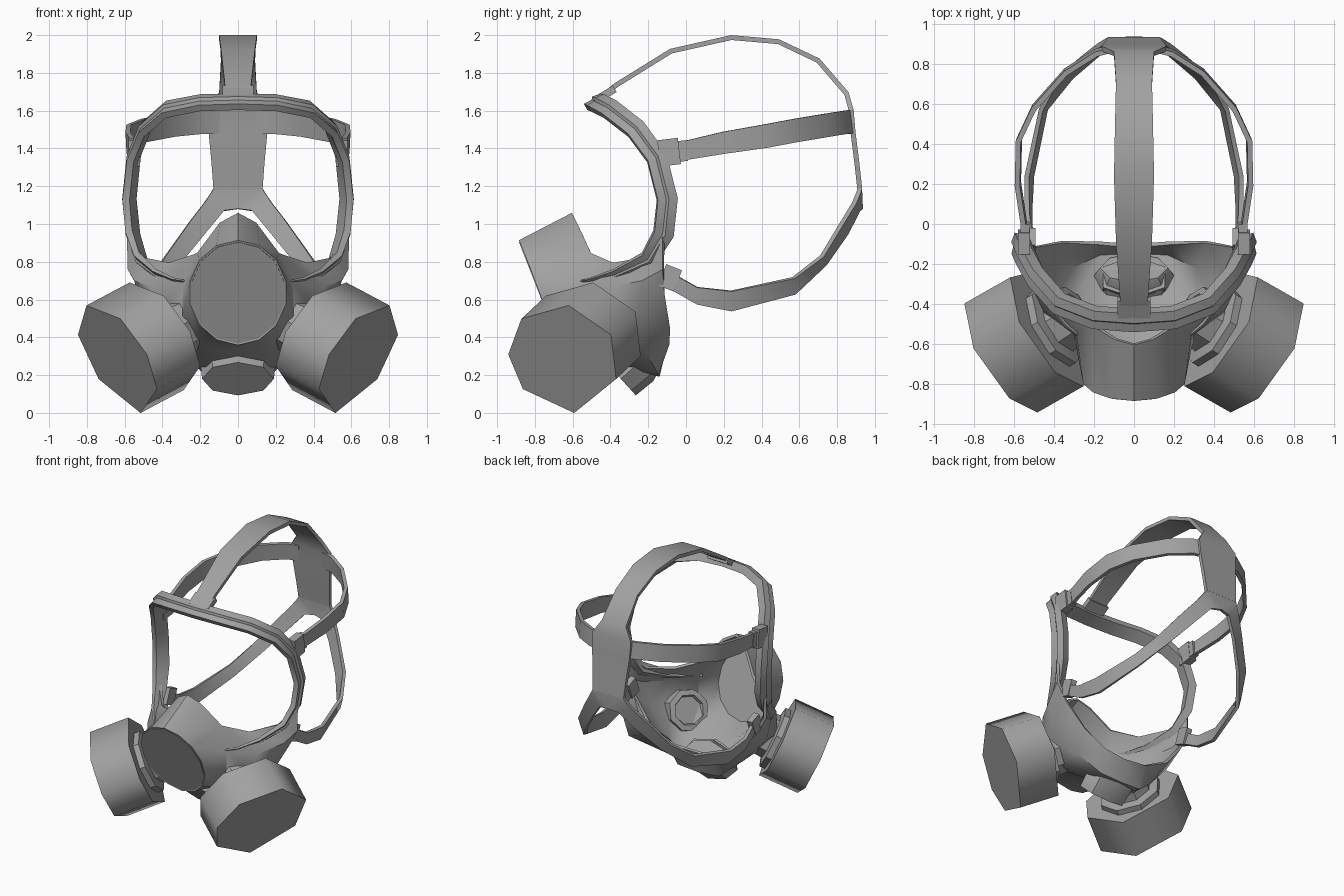
import bpy, bmesh, math
from mathutils import Vector as V

if "Cube" in bpy.data.objects:
    bpy.data.objects.remove(bpy.data.objects["Cube"])

rubber = bpy.data.materials.new("grey_rubber")
rubber.diffuse_color = (0.36, 0.36, 0.36, 1)
rubber.use_nodes = True
rubber.node_tree.nodes["Principled BSDF"].inputs["Base Color"].default_value = rubber.diffuse_color


def make(name, verts, faces, mirror=False, solid=0, angle=35):
    me = bpy.data.meshes.new(name)
    me.from_pydata([tuple(v) for v in verts], [], faces)
    bm = bmesh.new()
    bm.from_mesh(me)
    bmesh.ops.recalc_face_normals(bm, faces=bm.faces)
    bm.to_mesh(me)
    bm.free()
    ob = bpy.data.objects.new(name, me)
    bpy.context.collection.objects.link(ob)
    me.materials.append(rubber)
    bpy.ops.object.select_all(action='DESELECT')
    ob.select_set(True)
    bpy.context.view_layer.objects.active = ob
    if mirror:
        m = ob.modifiers.new("mirror", 'MIRROR')
        m.use_clip = True
        m.merge_threshold = 0.002
        bpy.ops.object.modifier_apply(modifier="mirror")
    if solid:
        s = ob.modifiers.new("solid", 'SOLIDIFY')
        s.thickness, s.offset = solid, 0
        bpy.ops.object.modifier_apply(modifier="solid")
    bpy.ops.object.shade_smooth_by_angle(angle=math.radians(angle))
    return ob


def loft(name, rings, caps=True, **kw):
    """Join rings of equal count into a closed tube."""
    n = len(rings[0])
    verts = [p for r in rings for p in r]
    faces = [(i * n + j, i * n + (j + 1) % n, (i + 1) * n + (j + 1) % n, (i + 1) * n + j)
             for i in range(len(rings) - 1) for j in range(n)]
    if caps:
        faces += [tuple(range(n)), tuple(range(len(verts) - n, len(verts)))]
    return make(name, verts, faces, **kw)


def sweep(name, path, centre, profile, end_on_axis=False, **kw):
    """Sweep a profile; profile(i) gives (across, outward) offsets, outward from centre."""
    path = [V(p) for p in path]
    rings = []
    for i, p in enumerate(path):
        t = (path[min(i + 1, len(path) - 1)] - path[max(i - 1, 0)]).normalized()
        if end_on_axis and i == 0:
            t = V((1, 0, 0))
        out = p - V(centre)
        out = (out - out.dot(t) * t).normalized()
        w = t.cross(out)
        rings.append([p + w * a + out * b for a, b in profile(i)])
    return loft(name, rings, **kw)


def strap(name, path, widths, centre, thick=0.026, **kw):
    h = thick / 2
    return sweep(name, path, centre,
                 lambda i: [(-widths[i], -h), (widths[i], -h), (widths[i], h), (-widths[i], h)], **kw)


def turned(name, centre, axis, up, steps, n=8, sx=1.0, sy=1.0, **kw):
    """Polygonal turned part; steps are (distance along axis, radius)."""
    axis, up = V(axis).normalized(), V(up)
    up = (up - up.dot(axis) * axis).normalized()
    side = axis.cross(up)
    angs = [2 * math.pi * k / n for k in range(n)]
    rings = [[V(centre) + axis * d + up * (math.cos(a) * r * sy) + side * (math.sin(a) * r * sx)
              for a in angs] for d, r in steps]
    return loft(name, rings, **kw)


def box(name, c, size, axis=(0, 1, 0), up=(0, 0, 1), **kw):
    y, z = V(axis).normalized(), V(up)
    z = (z - z.dot(y) * y).normalized()
    x = y.cross(z)
    rings = [[V(c) + y * (s * size[1] / 2) + x * (a * size[0] / 2) + z * (b * size[2] / 2)
              for a, b in ((-1, -1), (1, -1), (1, 1), (-1, 1))] for s in (-1, 1)]
    return loft(name, rings, **kw)


# Face piece: snout rim, flared snout root, cheek and sealing edge, from nose to chin
rows = [
    [(0, -.60, 1.05)],
    [(.09, -.575, 1.0)],
    [(.21, -.50, .84), (.36, -.38, .79), (.49, -.22, .82), (.58, -.12, .93)],
    [(.28, -.54, .69), (.45, -.42, .66), (.54, -.23, .70), (.575, -.12, .76)],
    [(.29, -.56, .50), (.44, -.445, .49), (.49, -.25, .53), (.50, -.115, .63)],
    [(.22, -.50, .38), (.31, -.41, .34), (.32, -.22, .34), (.36, -.09, .46)],
    [(.11, -.43, .34), (.15, -.31, .24), (.17, -.15, .21), (.18, -.095, .37)],
    [(0, -.41, .33), (0, -.30, .24), (0, -.145, .20), (0, -.11, .36)],
]


def rim_point(k):
    a = math.pi * k / 7
    return V((.25 * math.sin(a), -.775 - .105 * math.cos(a), .637 + .268 * math.cos(a)))


verts, index = [], {}
for j, row in enumerate(rows):
    for i, p in enumerate([rim_point(j)] + row):
        index[j, i] = len(verts)
        verts.append((0 if abs(p[0]) < 1e-4 else p[0],) + tuple(p[1:]))
faces = [(index[j, i], index[j, i + 1], index[j + 1, i + 1], index[j + 1, i])
         for j in range(7) for i in range(4) if (j, i + 1) in index and (j + 1, i + 1) in index]
make("face_piece", verts, faces, mirror=True, solid=0.02, angle=40)

# Flat snout cover
rim = [rim_point(k) for k in range(14)]
loft("snout_cover", [[p + V((0, .02, .008)) for p in rim], [p + V((0, -.004, -.002)) for p in rim]])

# Visor frame: stepped band around the opening, thinning out as it meets the snout
frame_path = [(0, -.485, 1.645), (.2, -.47, 1.64), (.38, -.40, 1.605), (.50, -.265, 1.5),
              (.56, -.155, 1.35), (.583, -.10, 1.13), (.565, -.12, .95), (.52, -.2, .815),
              (.43, -.37, .735), (.34, -.495, .70), (.26, -.565, .69)]
frame_profile = [(-.055, -.03), (.05, -.025), (.055, .012), (.01, .016), (0, .032), (-.05, .03)]
frame_scale = [1] * 7 + [.85, .55, .35, .2]
sweep("visor_frame", frame_path, (0, -.3, 1.18),
      lambda i: [(a * frame_scale[i], b * frame_scale[i]) for a, b in frame_profile],
      end_on_axis=True, caps=False, mirror=True, angle=45)

# Side filter canisters: seven-sided drums
axis = V((.79, -.45, -.42)).normalized()
face = V((.635, -.645, .28))
corners = [V(p) for p in ((.80, -.62, .57), (.62, -.87, .50), (.48, -.94, .31), (.44, -.87, .12),
                          (.53, -.60, -.008), (.755, -.38, .17), (.835, -.39, .42))]
corners = [p - axis * (p - face).dot(axis) for p in corners]
loft("filter_canister", [[p - axis * .29 for p in corners], corners], mirror=True, angle=65)
# Neck, and port opening inside the face piece
turned("filter_neck", face, axis, (.16, .01, .29),
       [(-.28, .22), (-.33, .22), (-.34, .16), (-.44, .15), (-.445, .11), (-.42, .10)], mirror=True)

# Chin outlet valve, with inner seat
turned("outlet_valve", (0, -.345, .18), (0, -.74, -.67), (0, -.67, .74),
       [(-.17, .17), (-.12, .20), (0, .19)], sy=.62)
turned("valve_seat", (0, -.28, .27), (0, .3, .95), (0, 1, 0),
       [(-.04, .18), (.05, .18), (.05, .11), (.03, .11)], n=6, sy=.6)

# Head harness: crown strap widening into the back plate
strap("crown_strap",
      [(0, -.45, 1.67), (0, -.37, 1.735), (0, -.08, 1.915), (0, .24, 1.987), (0, .49, 1.965), (0, .70, 1.865),
       (0, .85, 1.69), (0, .875, 1.60), (0, .885, 1.48), (0, .905, 1.32), (0, .92, 1.185)],
      [.07, .07, .09, .10, .095, .09, .10, .16, .155, .14, .13], (0, .2, 1.3))
# Temple straps
strap("temple_strap",
      [(.10, .878, 1.54), (.19, .855, 1.54), (.34, .76, 1.525), (.50, .58, 1.495), (.575, .42, 1.465),
       (.58, .2, 1.43), (.55, 0, 1.39), (.54, -.08, 1.375)],
      [.062] * 5 + [.058, .05, .05], (0, .2, 1.46), mirror=True)
# Jaw straps: upper and lower edges, joined at the foot of the back plate
upper = [(.13, .92, 1.19), (.14, .915, 1.17), (.18, .89, 1.11), (.25, .835, 1.02), (.385, .72, .83),
         (.465, .57, .715), (.535, .24, .645), (.535, .06, .665), (.515, -.1, .755)]
lower = [(0, .92, 1.19), (0, .925, 1.08), (.075, .91, 1.07), (.175, .85, .95), (.31, .735, .785),
         (.44, .575, .63), (.51, .24, .54), (.52, .06, .575), (.515, -.1, .665)]
n = len(upper)
make("jaw_strap", upper + lower, [(i, i + 1, n + i + 1, n + i) for i in range(n - 1)],
     mirror=True, solid=0.024)

# Strap buckles
box("temple_buckle", (.55, -.09, 1.38), (.06, .11, .14), axis=(0, 1, .12), mirror=True)
box("temple_buckle_tip", (.545, -.03, 1.385), (.045, .07, .11), axis=(0, 1, .12), mirror=True)
box("jaw_buckle", (.515, -.085, .715), (.045, .09, .12), axis=(0, 1, -.4), mirror=True)
box("crown_buckle", (0, -.42, 1.69), (.165, .10, .04), axis=(0, 1, .6))
